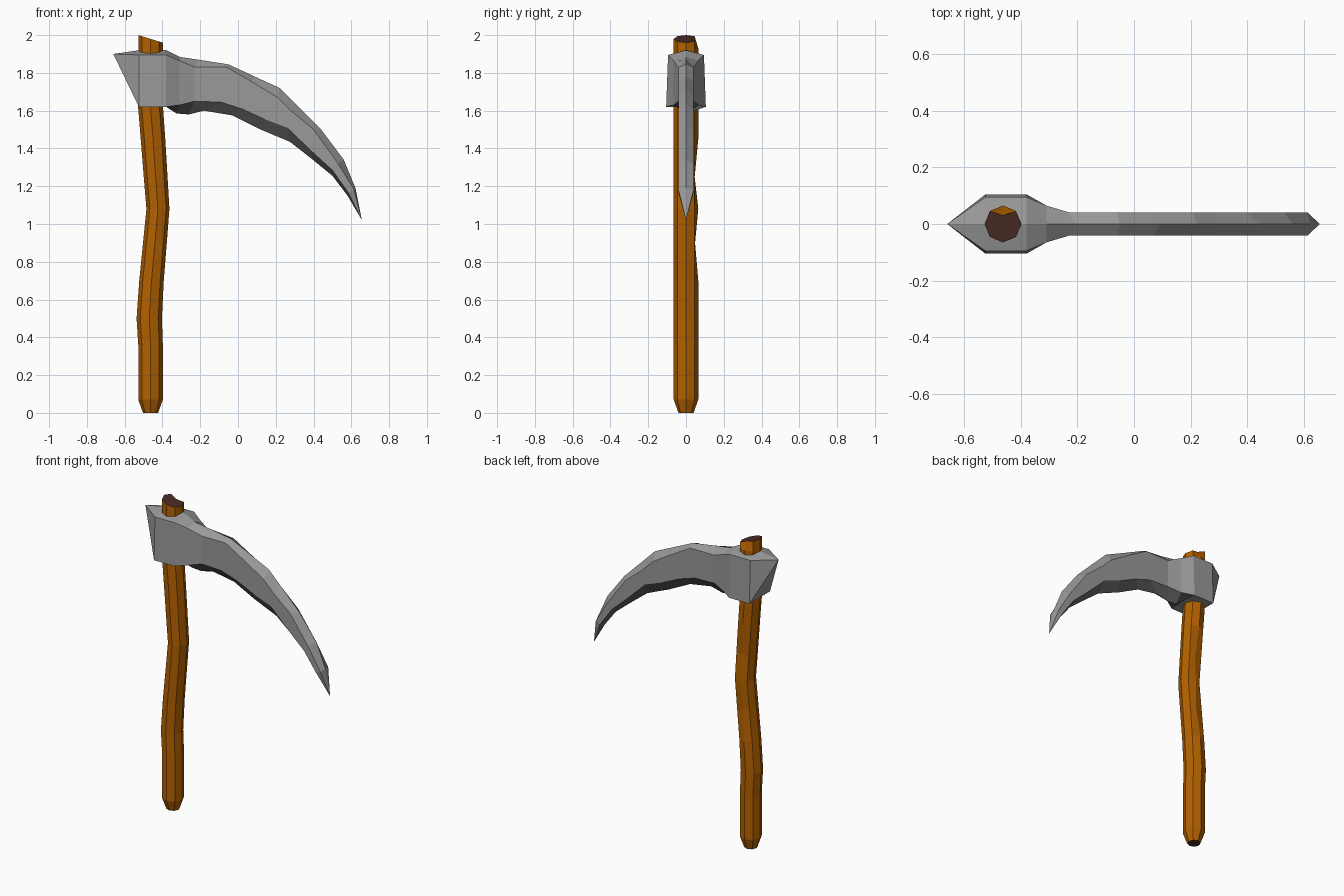
import bpy, bmesh, math


def material(name, rgb):
    m = bpy.data.materials.new(name)
    m.diffuse_color = (*rgb, 1)
    return m


wood = material("wood", (0.45, 0.12, 0.0))
end_wood = material("dark end wood", (0.07, 0.025, 0.018))
steel = material("steel", (0.32, 0.32, 0.32))
dark_steel = material("dark steel", (0.13, 0.13, 0.13))


def finish(bm, name, mats):
    bmesh.ops.remove_doubles(bm, verts=bm.verts, dist=1e-5)
    bmesh.ops.recalc_face_normals(bm, faces=bm.faces)
    mesh = bpy.data.meshes.new(name)
    bm.to_mesh(mesh)
    bm.free()
    for m in mats:
        mesh.materials.append(m)
    ob = bpy.data.objects.new(name, mesh)
    bpy.context.collection.objects.link(ob)
    return ob


def bridge(bm, a, b, dark=()):
    for i in range(len(a)):
        j = (i + 1) % len(a)
        f = bm.faces.new((a[i], a[j], b[j], b[i]))
        f.material_index = int(i in dark)


# Handle: crooked octagonal stick; (z, centre x, x radius, y radius, back edge y)
stations = [
    (0.00, -0.463, 0.040, 0.040, 0.040),
    (0.07, -0.463, 0.065, 0.065, 0.065),
    (0.36, -0.463, 0.065, 0.065, 0.065),
    (0.50, -0.470, 0.067, 0.065, 0.065),
    (0.70, -0.458, 0.065, 0.065, 0.065),
    (0.90, -0.440, 0.063, 0.065, 0.048),
    (1.08, -0.424, 0.061, 0.065, 0.065),
    (1.25, -0.436, 0.063, 0.065, 0.043),
    (1.45, -0.450, 0.065, 0.065, 0.065),
    (1.62, -0.463, 0.066, 0.065, 0.065),
    (1.93, -0.463, 0.065, 0.065, 0.065),
    (1.98, -0.463, 0.065, 0.065, 0.030),   # chipped top
]
bm = bmesh.new()
rings = []
for n, (z, cx, rx, ry, back) in enumerate(stations):
    ring = []
    for i in range(8):
        a = i * math.pi / 4
        y = back if i == 2 else ry * math.sin(a)
        slant = -0.02 * math.cos(a) if n == len(stations) - 1 else 0
        ring.append(bm.verts.new((cx + rx * math.cos(a), y, z + slant)))
    rings.append(ring)
for a, b in zip(rings, rings[1:]):
    bridge(bm, a, b)
for ring in (rings[0], rings[-1]):
    bm.faces.new(ring).material_index = 1
finish(bm, "handle", [wood, end_wood])

# Scythe head: six-sided sections
# (half width, top ridge x z, upper side x z, lower side x z, bottom edge x z)
sections = [
    (0.100, -0.525, 1.92, -0.525, 1.895, -0.525, 1.62, -0.525, 1.62),
    (0.100, -0.380, 1.92, -0.380, 1.895, -0.380, 1.62, -0.375, 1.62),
    (0.065, -0.310, 1.885, -0.310, 1.865, -0.310, 1.63, -0.325, 1.585),
    (0.041, -0.210, 1.87, -0.230, 1.83, -0.230, 1.65, -0.260, 1.58),
    (0.041, -0.050, 1.845, -0.060, 1.83, -0.090, 1.645, -0.180, 1.60),
    (0.041, 0.090, 1.78, 0.070, 1.755, 0.020, 1.61, -0.030, 1.575),
    (0.041, 0.220, 1.72, 0.210, 1.67, 0.140, 1.555, 0.120, 1.50),
    (0.041, 0.300, 1.64, 0.280, 1.60, 0.260, 1.51, 0.275, 1.435),
    (0.041, 0.440, 1.50, 0.400, 1.50, 0.390, 1.385, 0.390, 1.345),
    (0.041, 0.560, 1.34, 0.530, 1.32, 0.500, 1.285, 0.500, 1.255),
    (0.040, 0.622, 1.19, 0.615, 1.18, 0.585, 1.165, 0.580, 1.15),
]
EDGE = (2, 3)   # facets of the dark cutting edge
bm = bmesh.new()
rings = []
for n, (w, tx, tz, ux, uz, lx, lz, bx, bz) in enumerate(sections):
    up, lo = (0.095, 0.105) if n < 2 else (w, w)   # socket flares downwards
    pts = [(tx, 0, tz), (ux, up, uz), (lx, lo, lz),
           (bx, 0, bz), (lx, -lo, lz), (ux, -up, uz)]
    rings.append([bm.verts.new(p) for p in pts])
for n, (a, b) in enumerate(zip(rings, rings[1:])):
    bridge(bm, a, b, EDGE if n > 0 else ())
# Pointed butt of the socket and pointed blade tip
for ring, tip, dark in ((rings[0], (-0.66, 0, 1.90), ()),
                        (rings[-1], (0.656, 0, 1.02), EDGE)):
    v = bm.verts.new(tip)
    for i in range(6):
        f = bm.faces.new((ring[i], ring[(i + 1) % 6], v))
        f.material_index = int(i in dark)
finish(bm, "blade_head", [steel, dark_steel])
